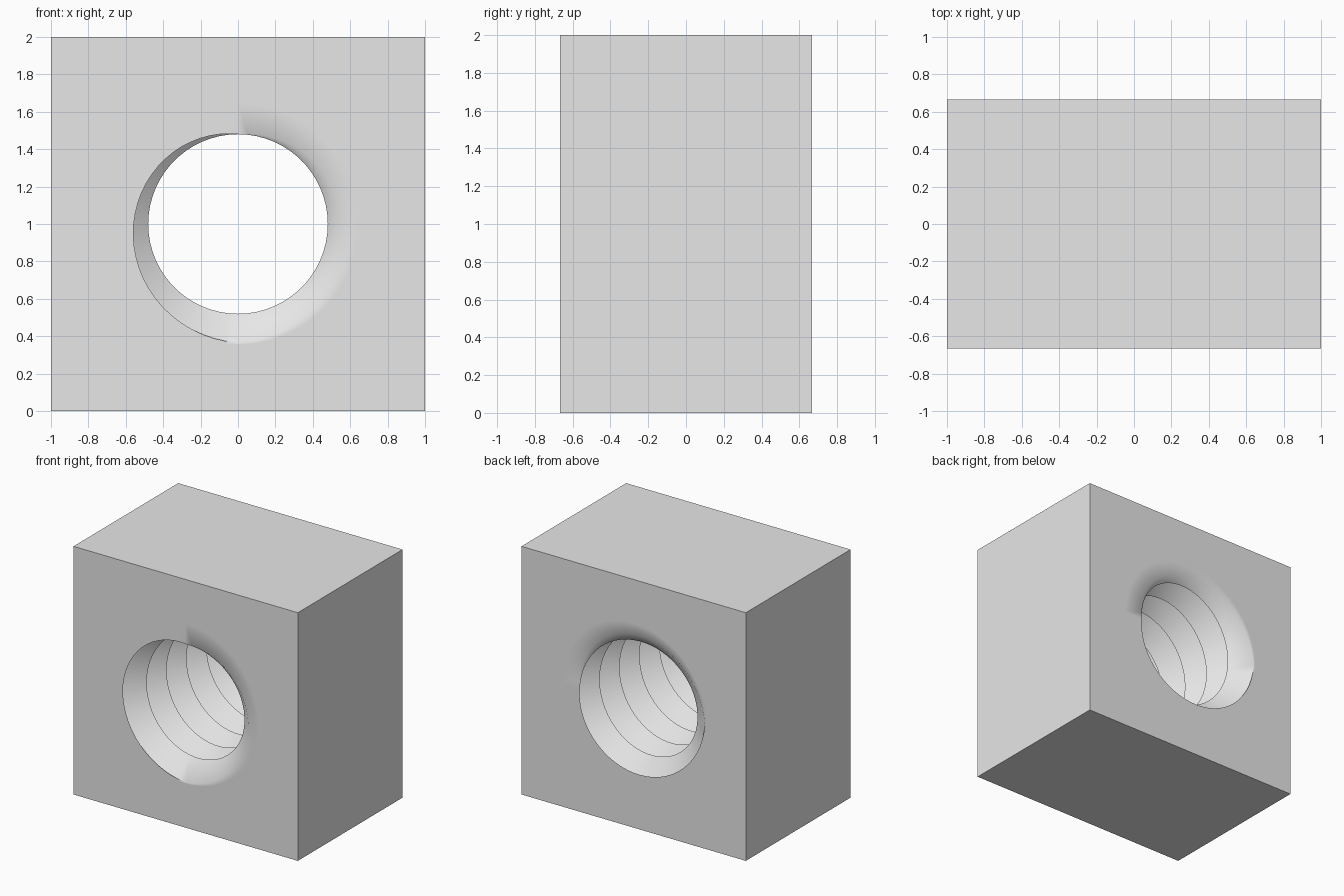
import bpy, bmesh, math
from mathutils import Vector

WIDTH, DEPTH = 2.0, 1.333
CREST, ROOT = 0.48, 0.635
TURNS = 5.25
STEPS = 60
PITCH = DEPTH / TURNS
FRONT, BACK = -DEPTH / 2, DEPTH / 2

cube = bpy.data.objects.get("Cube")
if cube:
    bpy.data.objects.remove(cube)

steel = bpy.data.materials.new("grey_metal")
steel.use_nodes = True
steel.diffuse_color = (0.8, 0.8, 0.8, 1)
steel.node_tree.nodes["Principled BSDF"].inputs["Base Color"].default_value = (0.8, 0.8, 0.8, 1)

bm = bmesh.new()


def helix(radius, offset):
    """Right-handed helix of vertices running past both ends of the hole."""
    verts = []
    for i in range(-2 * STEPS, int(TURNS + 2) * STEPS + 1):
        a = 2 * math.pi * i / STEPS
        y = FRONT + PITCH * (i / STEPS + offset)
        verts.append(bm.verts.new((radius * math.sin(a), y, 1 + radius * math.cos(a))))
    return verts


def loop(points):
    """Closed loop of edges."""
    verts = [bm.verts.new(p) for p in points]
    return [bm.edges.new((v, verts[i - 1])) for i, v in enumerate(verts)]


# Thread: V-shaped flanks between crest and root helices
crest, root = helix(CREST, 0), helix(ROOT, 0.5)
for i in range(len(crest) - 1):
    bm.faces.new((crest[i], crest[i + 1], root[i + 1], root[i]))
    if i + STEPS + 1 < len(crest):
        bm.faces.new((root[i], root[i + 1], crest[i + STEPS + 1], crest[i + STEPS]))

# Trim the thread flush with the front and back
for y, side in ((FRONT, -1), (BACK, 1)):
    bmesh.ops.bisect_plane(bm, geom=bm.verts[:] + bm.edges[:] + bm.faces[:], dist=1e-5,
                           plane_co=(0, y, 0), plane_no=(0, side, 0), clear_outer=True)
bmesh.ops.remove_doubles(bm, verts=bm.verts[:], dist=1e-4)

# End faces: a flat ring round the mouth, then the square plate
h = WIDTH / 2
outlines = []
for y in (FRONT, BACK):
    mouth = [e for e in bm.edges if e.is_boundary and all(abs(v.co.y - y) < 1e-4 for v in e.verts)]
    angles = [2 * math.pi * i / STEPS for i in range(STEPS)]
    ring = loop([(0.645 * math.sin(a), y, 1 + 0.645 * math.cos(a)) for a in angles])
    square = loop([(-h, y, 0), (h, y, 0), (h, y, WIDTH), (-h, y, WIDTH)])
    bmesh.ops.triangle_fill(bm, edges=mouth + ring, use_beauty=True, normal=Vector((0, y, 0)))
    bmesh.ops.triangle_fill(bm, edges=ring + square, use_beauty=True, normal=Vector((0, y, 0)))
    outlines.append(square)

# Four outer sides
for a, b in zip(*outlines):
    bm.faces.new((a.verts[0], a.verts[1], b.verts[1], b.verts[0]))

bmesh.ops.recalc_face_normals(bm, faces=bm.faces[:])
mesh = bpy.data.meshes.new("square_nut")
bm.to_mesh(mesh)
bm.free()
mesh.materials.append(steel)
nut = bpy.data.objects.new("square_nut", mesh)
bpy.context.collection.objects.link(nut)

# Smooth thread flanks, sharp crests and outer edges
bpy.ops.object.select_all(action="DESELECT")
nut.select_set(True)
bpy.context.view_layer.objects.active = nut
bpy.ops.object.shade_smooth_by_angle(angle=math.radians(45))
